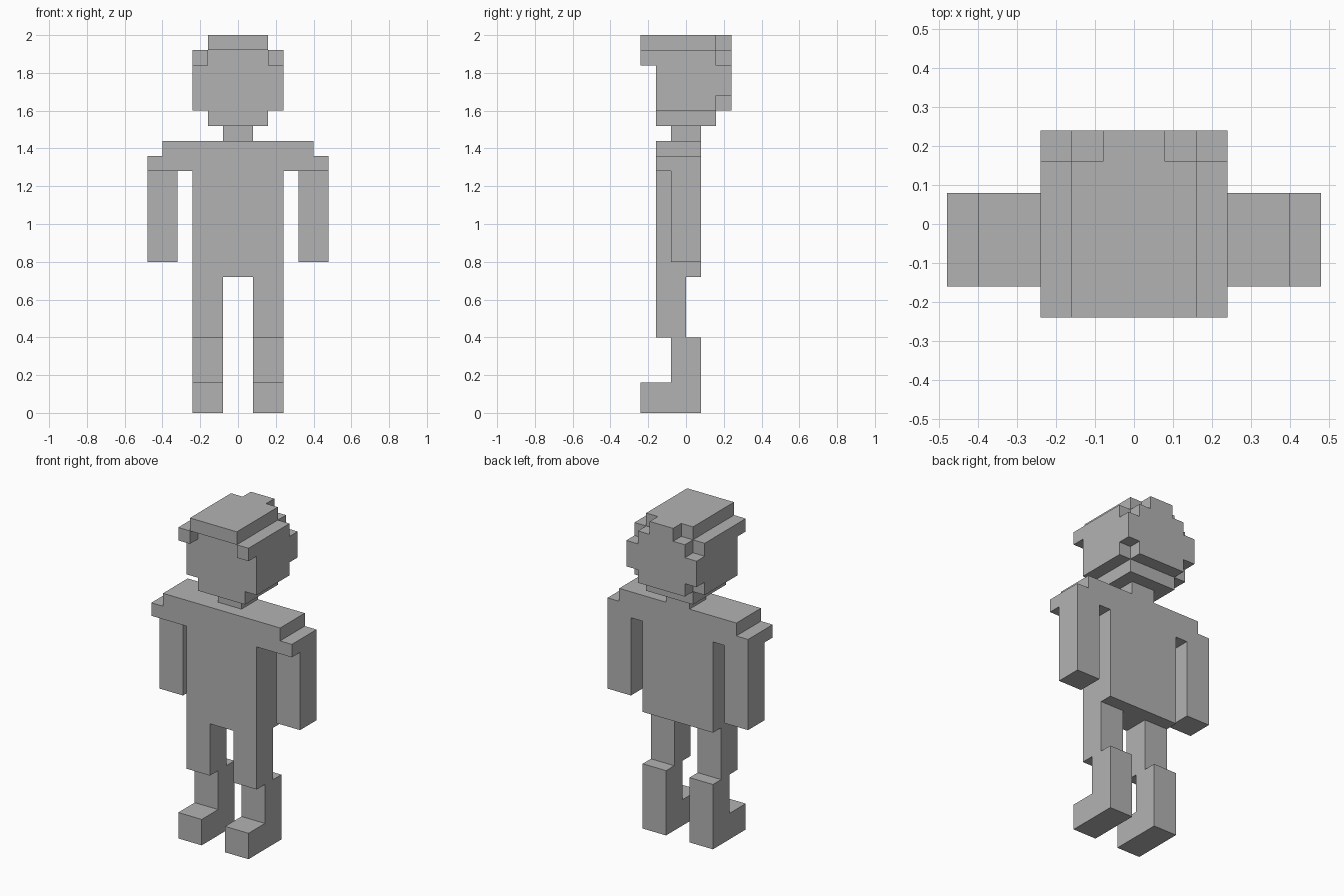
import bpy
import bmesh
from mathutils import Vector

U = 0.08  # one block

cube = bpy.data.objects.get("Cube")
if cube:
    bpy.data.objects.remove(cube, do_unlink=True)

grey = bpy.data.materials.new("plain grey")
grey.use_nodes = True
colour = (0.45, 0.45, 0.45, 1)
grey.diffuse_color = colour
grey.node_tree.nodes["Principled BSDF"].inputs["Base Color"].default_value = colour


def extrude(name, outline, axis, start, end):
    """Extrude a flat outline, given in blocks, along one axis."""
    bm = bmesh.new()
    verts = []
    for point in outline:
        co = list(point)
        co.insert(axis, start)
        verts.append(bm.verts.new(Vector(co) * U))
    face = bm.faces.new(verts)
    result = bmesh.ops.extrude_face_region(bm, geom=[face])
    shift = Vector((0, 0, 0))
    shift[axis] = (end - start) * U
    moved = [g for g in result["geom"] if isinstance(g, bmesh.types.BMVert)]
    bmesh.ops.translate(bm, verts=moved, vec=shift)
    bmesh.ops.recalc_face_normals(bm, faces=bm.faces)
    mesh = bpy.data.meshes.new(name)
    bm.to_mesh(mesh)
    bm.free()
    mesh.materials.append(grey)
    obj = bpy.data.objects.new(name, mesh)
    bpy.context.collection.objects.link(obj)
    return obj


def mirrored(half):
    """Complete an outline from its +x half."""
    return half + [(-x, v) for x, v in reversed(half)]


def rect(x, y0, y1):
    return mirrored([(x, y0), (x, y1)])


# Legs: bent side profile with the foot, one for each side
leg = [(-3, 0), (1, 0), (1, 5), (0, 5), (0, 9), (-2, 9), (-2, 5),
       (-1, 5), (-1, 2), (-3, 2)]
arm = [(4, -1), (6, -1), (6, 1), (4, 1)]
for side, s in (("left", 1), ("right", -1)):
    extrude(side + "_leg", leg, 0, s, 3 * s)
    extrude(side + "_arm", [(s * x, y) for x, y in arm], 2, 10, 16)

# Torso with stepped shoulders
torso = [(3, 9), (3, 16), (6, 16), (6, 17), (5, 17), (5, 18)]
extrude("torso", mirrored(torso), 1, -2, 1)

# Neck and head, stacked as plan layers
extrude("neck", rect(1, -1, 1), 2, 18, 19)
extrude("chin", rect(2, -2, 2), 2, 19, 20)
extrude("jaw", mirrored([(3, -2), (3, 2), (2, 2), (2, 3)]), 2, 20, 21)
extrude("face", rect(3, -2, 3), 2, 21, 23)
brow = [(2, -2), (2, -3), (3, -3), (3, 2), (2, 2), (2, 3)]
extrude("brow", mirrored(brow), 2, 23, 24)
extrude("hair_top", mirrored([(2, -3), (2, 2), (1, 2), (1, 3)]), 2, 24, 25)
